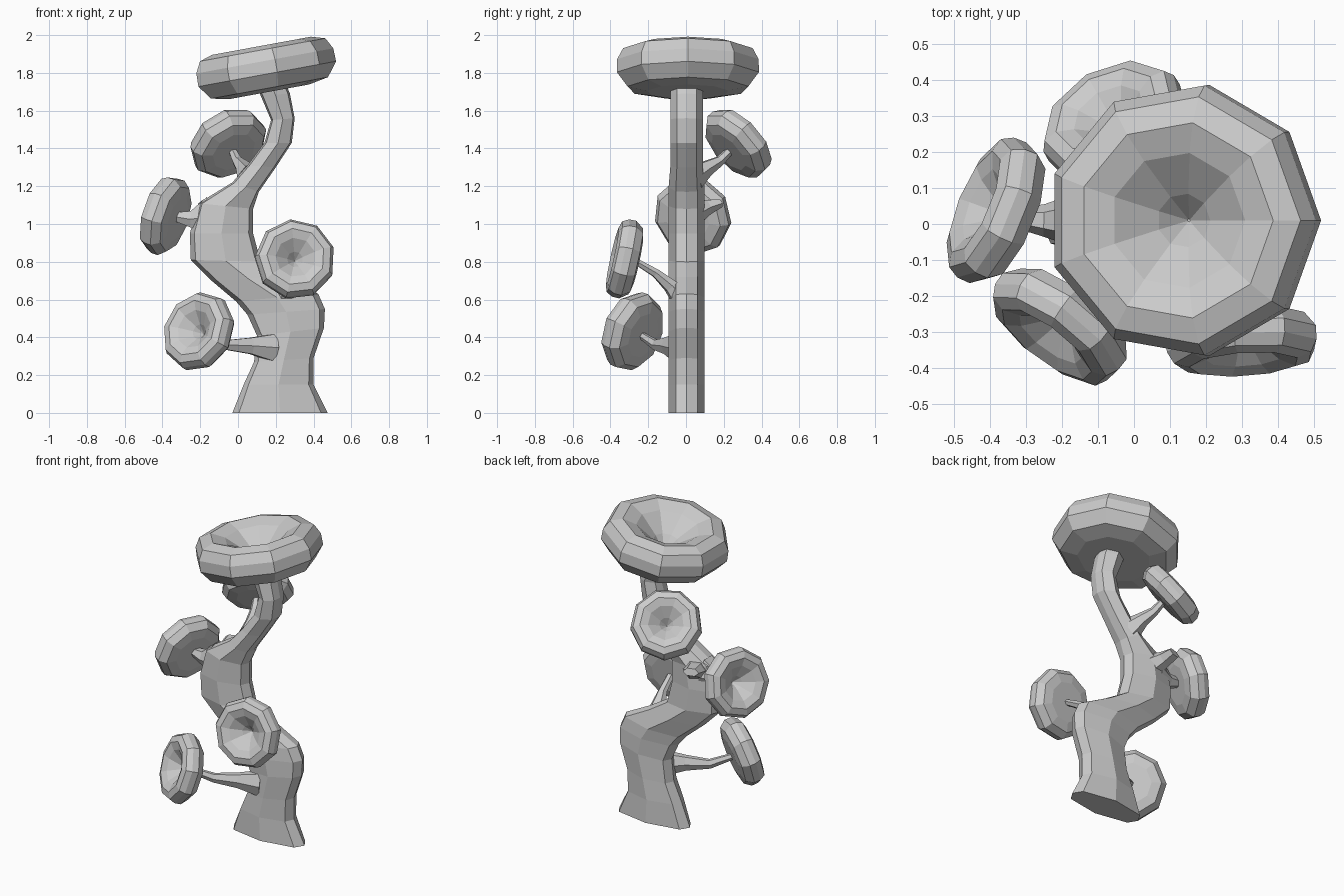
import bpy
import bmesh
import math
from mathutils import Vector


def loft(name, rings):
    """Skin a list of equal-length point rings and close both ends."""
    bm = bmesh.new()
    loops = [[bm.verts.new(p) for p in ring] for ring in rings]
    n = len(loops[0])
    for a, b in zip(loops, loops[1:]):
        for i in range(n):
            j = (i + 1) % n
            bm.faces.new((a[i], a[j], b[j], b[i]))
    bm.faces.new(loops[0][::-1])
    bm.faces.new(loops[-1])
    bmesh.ops.recalc_face_normals(bm, faces=bm.faces)
    mesh = bpy.data.meshes.new(name)
    bm.to_mesh(mesh)
    bm.free()
    obj = bpy.data.objects.new(name, mesh)
    bpy.context.collection.objects.link(obj)
    return obj


# Trunk: left x, left z, right x, right z of each lens-shaped section
SECTIONS = [
    (-0.03, 0.00, 0.475, 0.00), (0.03, 0.15, 0.40, 0.15),
    (0.085, 0.27, 0.40, 0.29), (0.10, 0.41, 0.455, 0.45),
    (0.05, 0.52, 0.46, 0.55), (-0.01, 0.59, 0.425, 0.63),
    (-0.14, 0.70, 0.25, 0.72), (-0.25, 0.81, 0.12, 0.80),
    (-0.255, 0.95, 0.08, 0.95), (-0.21, 1.11, 0.08, 1.08),
    (-0.03, 1.22, 0.11, 1.17), (0.05, 1.31, 0.20, 1.30),
    (0.14, 1.43, 0.285, 1.43), (0.175, 1.55, 0.30, 1.56),
    (0.12, 1.68, 0.275, 1.69), (0.10, 1.73, 0.25, 1.75),
]
LENS = [(1, 0), (0.86, 0.6), (0, 1), (-0.86, 0.6),
        (-1, 0), (-0.86, -0.6), (0, -1), (0.86, -0.6)]
rings = []
for lx, lz, rx, rz in SECTIONS:
    left, right = Vector((lx, 0.003, lz)), Vector((rx, 0.003, rz))
    mid, half = (left + right) / 2, (right - left) / 2
    depth = 0.095 if lz < 1.3 else 0.086
    rings.append([mid + half * u + Vector((0, depth * v, 0)) for u, v in LENS])
loft("trunk", rings)

# Dished nine-sided cap: (radius, height) profile from underside to funnel
PROFILE = [(0.09, -0.125), (0.22, -0.125), (0.325, -0.105), (0.382, -0.03),
           (0.38, 0.04), (0.348, 0.10), (0.275, 0.122), (0.19, 0.09),
           (0.075, 0.0), (0.004, -0.08)]


def cap(name, centre, axis, scale=1.0, phase=0.0):
    turn = Vector((0, 0, 1)).rotation_difference(Vector(axis))
    rings = []
    for r, h in PROFILE:
        ring = []
        for i in range(9):
            a = phase + i * math.tau / 9
            p = Vector((r * math.cos(a), r * math.sin(a), h)) * scale
            ring.append(Vector(centre) + turn @ p)
        rings.append(ring)
    return loft(name, rings)


def stalk(name, points, sides=6):
    """Tapered tube; each point is x, y, z, width radius, height radius."""
    pos = [Vector(p[:3]) for p in points]
    rings = []
    for i, p in enumerate(points):
        d = (pos[min(i + 1, len(pos) - 1)] - pos[max(i - 1, 0)]).normalized()
        side = d.cross(Vector((0, 0, 1))).normalized()
        up = side.cross(d)
        rings.append([pos[i] + side * p[3] * math.cos(k * math.tau / sides)
                      + up * p[4] * math.sin(k * math.tau / sides)
                      for k in range(sides)])
    return loft(name, rings)


# Caps
cap("top_cap", (0.138, 0.01, 1.822), (-0.18, 0, 0.98))
cap("front_right_cap", (0.302, -0.323, 0.813), (0.06, -0.96, 0.21), 0.56, math.pi)
cap("front_left_cap", (-0.205, -0.28, 0.43), (-0.57, -0.76, 0.3), 0.56, math.pi)
cap("left_cap", (-0.382, 0.035, 1.045), (-0.88, 0.37, 0.28), 0.56)
cap("back_cap", (-0.05, 0.272, 1.425), (-0.4, 0.67, 0.62), 0.56)

# Stalks joining the small caps to the trunk
stalk("front_right_stalk", [(0.25, -0.03, 0.60, 0.08, 0.05),
                            (0.26, -0.08, 0.67, 0.05, 0.04),
                            (0.28, -0.16, 0.74, 0.028, 0.025),
                            (0.295, -0.27, 0.805, 0.022, 0.018)])
stalk("front_left_stalk", [(0.19, -0.04, 0.345, 0.06, 0.085),
                           (0.07, -0.10, 0.355, 0.035, 0.05),
                           (-0.06, -0.16, 0.36, 0.025, 0.03),
                           (-0.17, -0.235, 0.41, 0.02, 0.02)])
stalk("left_stalk", [(-0.15, 0.01, 1.04, 0.08, 0.12),
                     (-0.25, 0.01, 1.025, 0.045, 0.05),
                     (-0.34, 0.018, 1.04, 0.025, 0.025)])
stalk("back_stalk", [(0.06, 0.04, 1.25, 0.07, 0.075),
                     (0.03, 0.11, 1.295, 0.045, 0.045),
                     (-0.005, 0.18, 1.335, 0.028, 0.028),
                     (-0.03, 0.235, 1.39, 0.022, 0.022)])

# Short broken twig at the back
stalk("twig", [(-0.10, 0.04, 1.06, 0.08, 0.07),
               (-0.14, 0.11, 1.09, 0.06, 0.045),
               (-0.16, 0.18, 1.11, 0.05, 0.025)])
